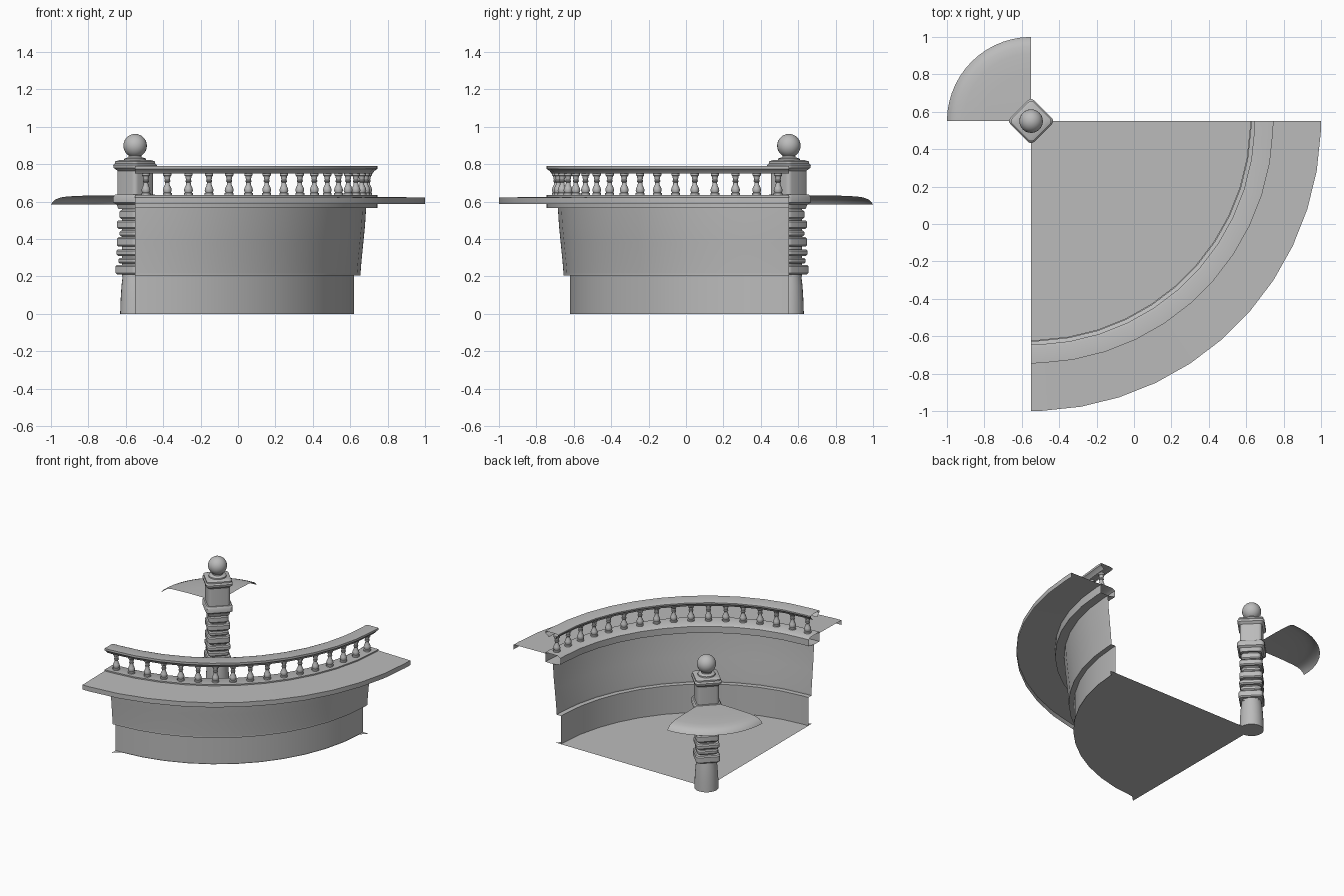
import bpy, bmesh
from math import sin, cos, pi, radians

cube = bpy.data.objects.get("Cube")
if cube:
    bpy.data.objects.remove(cube, do_unlink=True)

CX, CY = -0.55, 0.55            # corner of the quarter circle

stone = bpy.data.materials.new("grey_stone")
stone.use_nodes = True
GREY = (0.5, 0.5, 0.5, 1)
stone.diffuse_color = GREY
stone.node_tree.nodes["Principled BSDF"].inputs["Base Color"].default_value = GREY


def finish(name, bm, angle=35):
    mesh = bpy.data.meshes.new(name)
    bm.to_mesh(mesh)
    bm.free()
    ob = bpy.data.objects.new(name, mesh)
    bpy.context.collection.objects.link(ob)
    mesh.materials.append(stone)
    bpy.ops.object.select_all(action='DESELECT')
    ob.select_set(True)
    bpy.context.view_layer.objects.active = ob
    bpy.ops.object.shade_smooth_by_angle(angle=radians(angle))
    return ob


def bridge(bm, rings, closed):
    """Join successive vertex rings with quads."""
    for a, b in zip(rings, rings[1:]):
        n = len(a)
        for i in range(n if closed else n - 1):
            j = (i + 1) % n
            bm.faces.new((a[i], a[j], b[j], b[i]))


def sweep(name, profile, angles):
    """Sweep an (r, z) profile, listed from bottom outside to top inside."""
    bm = bmesh.new()
    rings = [[bm.verts.new((CX + r * cos(a), CY + r * sin(a), z)) for a in angles]
             for r, z in profile]
    bridge(bm, rings, False)
    return finish(name, bm)


def lathe(bm, x, y, profile, sides=16):
    """Add a turned shape, capped at both ends."""
    rings = [[bm.verts.new((x + r * cos(2 * pi * i / sides),
                            y + r * sin(2 * pi * i / sides), z)) for i in range(sides)]
             for r, z in profile]
    bridge(bm, rings, True)
    bm.faces.new(rings[0][::-1])
    bm.faces.new(rings[-1])


def diamond_stack(name, profile):
    """Rounded square turned by 45 degrees; profile gives half diagonal and height."""
    bm = bmesh.new()
    rings = []
    for r, z in profile:
        ring = []
        for k in range(4):
            a = k * pi / 2
            for off in (-45, -15, 15, 45):
                b = a + radians(off)
                rr = 0.022
                ring.append(bm.verts.new((CX + (r - rr) * cos(a) + rr * cos(b),
                                          CY + (r - rr) * sin(a) + rr * sin(b), z)))
        rings.append(ring)
    bridge(bm, rings, True)
    bm.faces.new(rings[0][::-1])
    bm.faces.new(rings[-1])
    return finish(name, bm)


# Angular stations of the curved parts
STEP = 7.8
arc = [radians(-90)] + [radians(-45 + STEP * (i - 5.5)) for i in range(12)] + [0.0]

# Pool floor, its two corners reaching slightly past the wall
bm = bmesh.new()
points = [bm.verts.new((CX, CY, 0))]
for a in arc:
    r = 1.215 if a in (arc[0], arc[-1]) else 1.175
    points.append(bm.verts.new((CX + r * cos(a), CY + r * sin(a), 0)))
bm.faces.new(points)
finish("pool_floor", bm)

# Curved wall, ledge, curb and rail
sweep("lower_wall", [(1.17, 0), (1.17, 0.205), (1.205, 0.205), (1.205, 0.215)], arc)
sweep("upper_wall", [(1.205, 0.215), (1.21, 0.28), (1.22, 0.38),
                     (1.229, 0.47), (1.235, 0.565)], arc)
sweep("curb", [(1.235, 0.565), (1.295, 0.565), (1.295, 0.635), (1.195, 0.635),
               (1.175, 0.622), (1.175, 0.575), (1.235, 0.565)], arc)
sweep("wide_ledge", [(1.55, 0.588), (1.55, 0.622), (1.29, 0.626)], arc)
sweep("hand_rail", [(1.27, 0.75), (1.28, 0.765), (1.295, 0.775), (1.295, 0.79),
                    (1.21, 0.79), (1.195, 0.785), (1.195, 0.775), (1.21, 0.765),
                    (1.22, 0.75)], arc)

# Balusters
bm = bmesh.new()
COUNT = 17
turned = [(0.024, 0.635), (0.024, 0.645), (0.019, 0.648), (0.024, 0.66), (0.021, 0.673),
          (0.013, 0.69), (0.012, 0.703), (0.016, 0.707), (0.016, 0.712), (0.013, 0.716),
          (0.017, 0.736), (0.022, 0.74), (0.022, 0.752)]
for i in range(COUNT):
    a = -(i + 0.5) / COUNT * pi / 2
    lathe(bm, CX + 1.245 * cos(a), CY + 1.245 * sin(a), turned, 12)
finish("balusters", bm)

# Corner post: round foot, stacked blocks, square head and ball
bm = bmesh.new()
lathe(bm, CX, CY, [(0.08, 0), (0.078, 0.07), (0.073, 0.15), (0.065, 0.215)], 24)
finish("post_foot", bm)

blocks = [(0.105, 0.21, 0.262), (0.09, 0.268, 0.3), (0.1, 0.31, 0.345),
          (0.098, 0.36, 0.41), (0.084, 0.415, 0.445), (0.098, 0.455, 0.5),
          (0.084, 0.508, 0.555)]
for i, (r, low, high) in enumerate(blocks):
    diamond_stack(f"post_block_{i + 1}", [(r - 0.008, low), (r, low + 0.008),
                                          (r, high - 0.008), (r - 0.008, high)])
diamond_stack("post_core", [(0.07, 0.2), (0.07, 0.6)])
diamond_stack("post_collar", [(0.09, 0.56), (0.1, 0.585), (0.118, 0.595),
                              (0.118, 0.625), (0.108, 0.637)])
diamond_stack("post_head", [(0.095, 0.63), (0.095, 0.78)])
diamond_stack("post_cap", [(0.095, 0.765), (0.115, 0.78), (0.118, 0.795), (0.108, 0.805),
                           (0.108, 0.815), (0.085, 0.822)])

bm = bmesh.new()
lathe(bm, CX, CY, [(0.06, 0.815), (0.058, 0.83), (0.035, 0.838), (0.035, 0.85)], 20)
finish("ball_neck", bm)

bpy.ops.mesh.primitive_uv_sphere_add(segments=24, ring_count=14, radius=0.063,
                                     location=(CX, CY, 0.899))
ball = bpy.context.object
ball.name = "post_ball"
ball.data.materials.append(stone)
bpy.ops.object.shade_smooth()

# Thin curved shell behind the post
fan = [radians(90 + 90 * i / 14) for i in range(15)]
sweep("back_shell", [(0.45, 0.585), (0.442, 0.597), (0.425, 0.612), (0.4, 0.622),
                     (0.36, 0.628), (0.25, 0.633), (0.02, 0.635)], fan)
